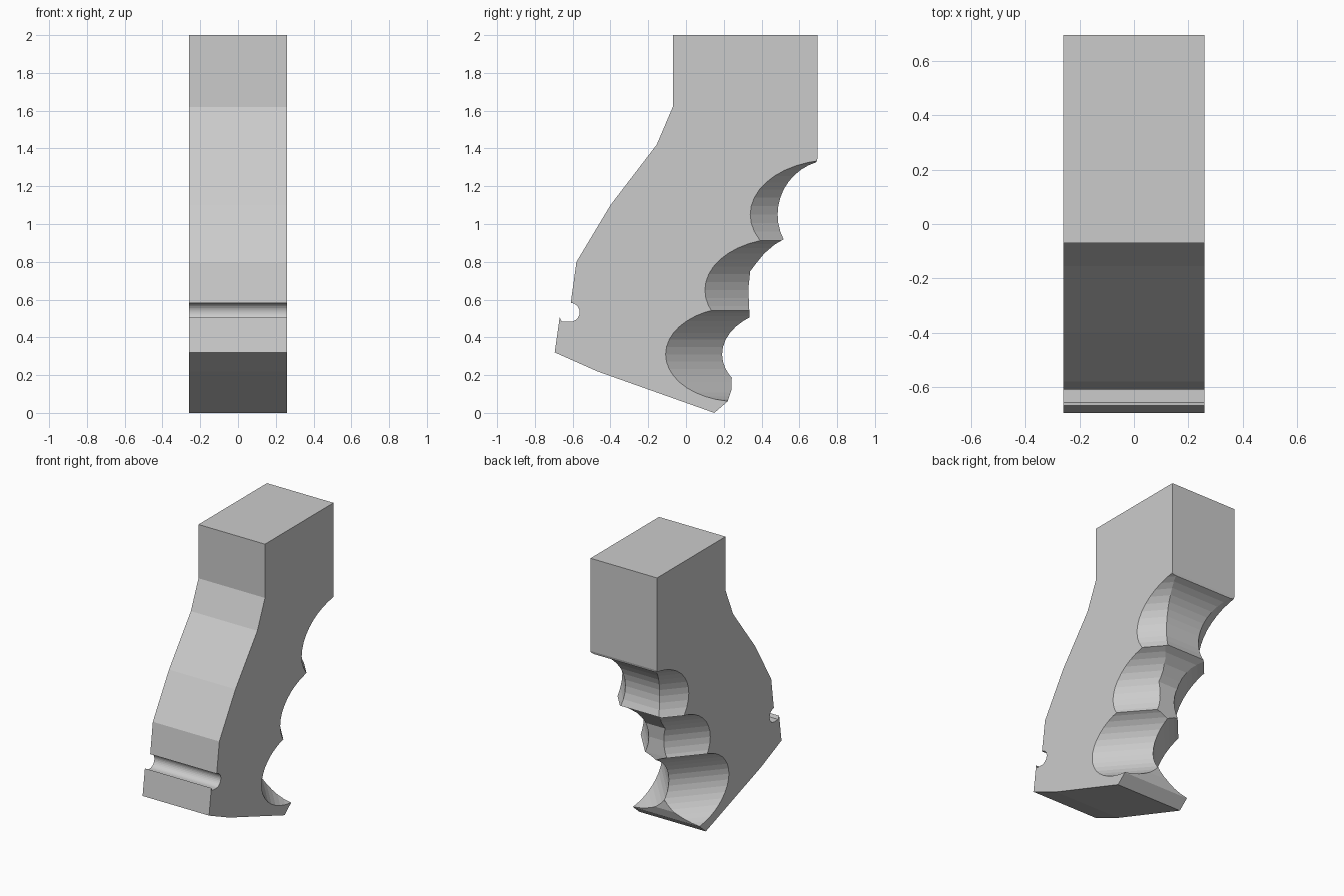
import bpy
import bmesh
from math import sin, cos, radians, sqrt
from mathutils import Vector

if "Cube" in bpy.data.objects:
    bpy.data.objects.remove(bpy.data.objects["Cube"])

HALF_WIDTH = 0.26
SLOPE = 1.15                      # how far the side scoops run back per unit of width
STRETCH = sqrt(1 + SLOPE ** 2)

grey = bpy.data.materials.new("light grey")
grey.use_nodes = True
grey.diffuse_color = (0.6, 0.6, 0.6, 1)
grey.node_tree.nodes["Principled BSDF"].inputs["Base Color"].default_value = (0.6, 0.6, 0.6, 1)


def arc(cy, cz, r, start, end, steps):
    """Points of a circular arc in the side plane, angles in degrees."""
    angles = [radians(start + (end - start) * i / steps) for i in range(steps + 1)]
    return [(cy + r * cos(a), cz + r * sin(a)) for a in angles]


def extrude_profile(name, points):
    """Prism across the full width from a side outline."""
    bm = bmesh.new()
    face = bm.faces.new([bm.verts.new((-HALF_WIDTH, y, z)) for y, z in points])
    side = bmesh.ops.extrude_face_region(bm, geom=[face])
    moved = [v for v in side["geom"] if isinstance(v, bmesh.types.BMVert)]
    bmesh.ops.translate(bm, verts=moved, vec=(2 * HALF_WIDTH, 0, 0))
    bmesh.ops.recalc_face_normals(bm, faces=bm.faces)
    mesh = bpy.data.meshes.new(name)
    bm.to_mesh(mesh)
    bm.free()
    obj = bpy.data.objects.new(name, mesh)
    bpy.context.collection.objects.link(obj)
    mesh.materials.append(grey)
    return obj


# Side outline: front strap, lanyard notch, sole, then the finger side upward
front = [(-0.07, 2), (-0.07, 1.62), (-0.155, 1.42), (-0.40, 1.10), (-0.58, 0.80), (-0.61, 0.583)]
notch = arc(-0.613, 0.533, 0.05, 75, -90, 14) + [(-0.658, 0.483), (-0.669, 0.505)]
sole = [(-0.695, 0.32), (-0.47, 0.22), (0.15, 0), (0.22, 0.06)]
fingers = [(0.24, 0.12), (0.24, 0.18), (0.335, 0.30), (0.335, 0.545), (0.33, 0.655),
           (0.34, 0.75), (0.37, 0.79), (0.415, 0.845), (0.47, 0.892)]
top_finger = arc(0.775, 1.05, 0.29, 207, 107, 11)
grip = extrude_profile("grip", front + notch + sole + fingers + top_finger + [(0.695, 1.345), (0.695, 2)])

# Slanting round finger scoops on both sides: deepest y on the side face, height, radius
scoops = [(0.34, 1.05, 0.29), (0.10, 0.65, 0.275), (-0.108, 0.31, 0.25)]
for deepest, height, radius in scoops:
    for s in (1, -1):
        bpy.ops.mesh.primitive_cylinder_add(
            vertices=40, radius=radius, depth=2.4,
            location=(s * HALF_WIDTH, deepest + radius * STRETCH, height))
        cutter = bpy.context.object
        cutter.name = "scoop_cutter"
        cutter.hide_render = True
        cutter.rotation_euler = Vector((-s, SLOPE, 0)).to_track_quat("Z", "Y").to_euler()
        cutter.data.materials.append(grey)
        cut = grip.modifiers.new("finger_scoop", "BOOLEAN")
        cut.operation = "DIFFERENCE"
        cut.solver = "EXACT"
        cut.object = cutter
        bpy.context.view_layer.objects.active = grip
        bpy.ops.object.modifier_apply(modifier=cut.name)
        bpy.data.objects.remove(cutter)
